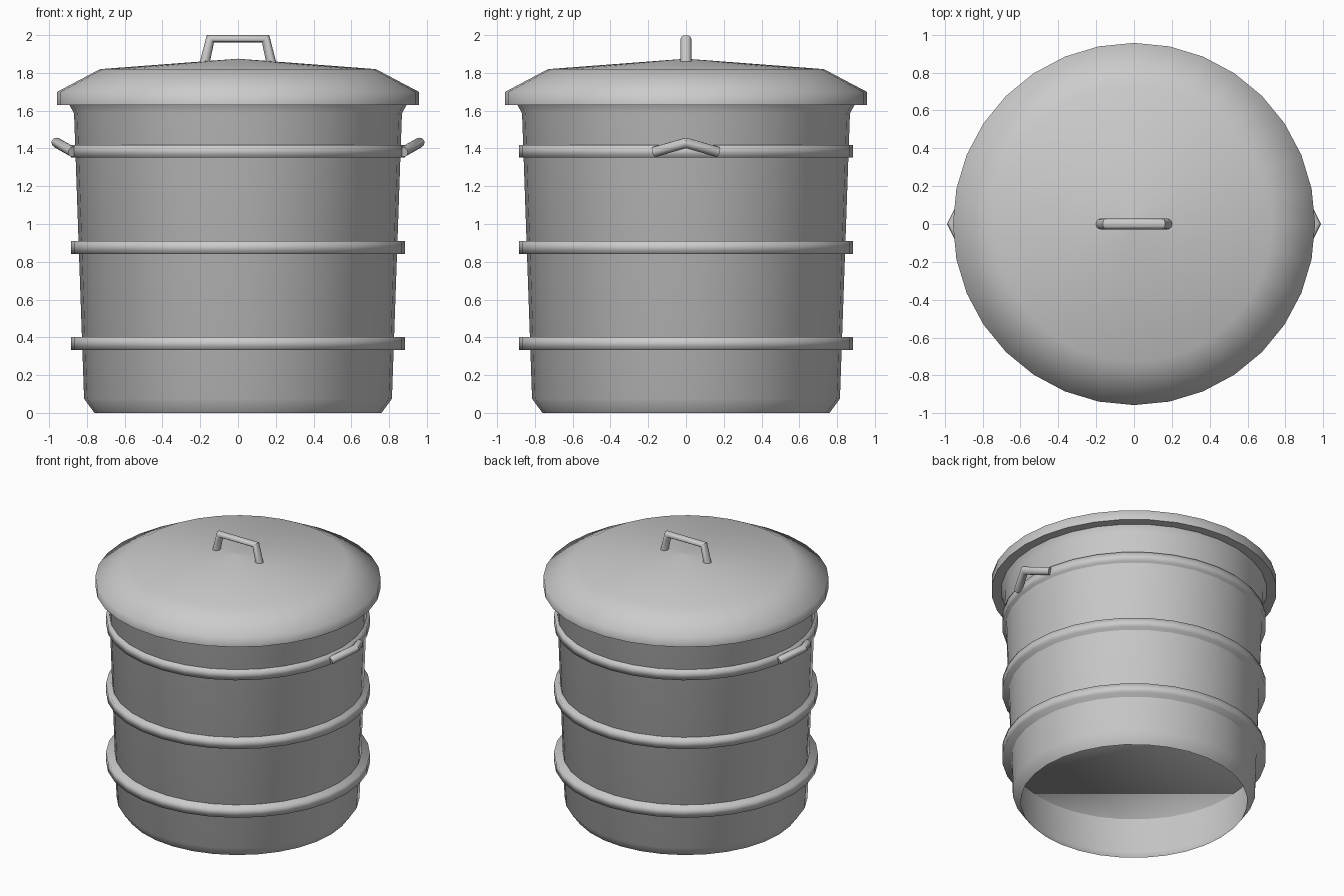
import bpy, bmesh, math
from mathutils import Vector

if "Cube" in bpy.data.objects:
    bpy.data.objects.remove(bpy.data.objects["Cube"])

SEG = 32


def finish(name, bm, angle):
    bmesh.ops.remove_doubles(bm, verts=bm.verts, dist=1e-5)
    bmesh.ops.recalc_face_normals(bm, faces=bm.faces)
    mesh = bpy.data.meshes.new(name)
    bm.to_mesh(mesh)
    bm.free()
    ob = bpy.data.objects.new(name, mesh)
    bpy.context.collection.objects.link(ob)
    bpy.ops.object.select_all(action='DESELECT')
    ob.select_set(True)
    bpy.context.view_layer.objects.active = ob
    bpy.ops.object.shade_smooth_by_angle(angle=math.radians(angle))
    return ob


def bridge(bm, rings):
    for a, b in zip(rings, rings[1:]):
        n = len(a)
        for i in range(n):
            j = (i + 1) % n
            bm.faces.new([a[i], a[j], b[j], b[i]])


def lathe(name, profile, caps=False, angle=75):
    """Revolve (radius, z) points around z."""
    bm = bmesh.new()
    rings = []
    for r, z in profile:
        rings.append([bm.verts.new((r * math.cos(2 * math.pi * i / SEG),
                                    r * math.sin(2 * math.pi * i / SEG), z))
                      for i in range(SEG)])
    bridge(bm, rings)
    if caps:
        bm.faces.new(rings[0])
        bm.faces.new(rings[-1])
    return finish(name, bm, angle)


def tube(name, stations, perp, n=12):
    """Mitred rod: stations are (centre, in-plane half width); perp is the other half width."""
    bm = bmesh.new()
    rings = []
    for c, h in stations:
        rings.append([bm.verts.new(Vector(c) + Vector(h) * math.cos(2 * math.pi * i / n)
                                   + Vector(perp) * math.sin(2 * math.pi * i / n))
                      for i in range(n)])
    bridge(bm, rings)
    bm.faces.new(rings[0])
    bm.faces.new(rings[-1])
    return finish(name, bm, 50)


# tapered body, open underneath, flared under the lid
lathe("body", [(0.76, 0), (0.815, 0.075), (0.868, 1.585), (0.892, 1.63)])

# three identical solid hoops
for label, z in (("lower", 0.368), ("middle", 0.876), ("upper", 1.385)):
    lathe(label + "_band", [(0.885, z - 0.034), (0.885, z + 0.034)], caps=True, angle=180)

# lid with overhanging rim and shallow cone top
lathe("lid", [(0.87, 1.63), (0.957, 1.63), (0.957, 1.70), (0.73, 1.82), (0.0001, 1.875)])

# lid handle
tube("lid_handle",
     [((-0.176, 0, 1.855), (0.026, 0, -0.004)),
      ((-0.146, 0, 1.981), (0.019, 0, -0.019)),
      ((0.146, 0, 1.981), (-0.019, 0, -0.019)),
      ((0.176, 0, 1.855), (-0.026, 0, -0.004))],
     (0, 0.028, 0))

# V-shaped side handles, tilted upward
t, dx, dz = 0.027, 0.87, 0.49
for label, s in (("right", 1), ("left", -1)):
    tube(label + "_handle",
         [((s * 0.875, -0.168, 1.382), (s * dx * 0.86 * t, -0.5 * t, dz * 0.86 * t)),
          ((s * 0.958, 0, 1.429), (s * dx * 1.15 * t, 0, dz * 1.15 * t)),
          ((s * 0.875, 0.168, 1.382), (s * dx * 0.86 * t, 0.5 * t, dz * 0.86 * t))],
         (-s * dz * t, 0, dx * t))
